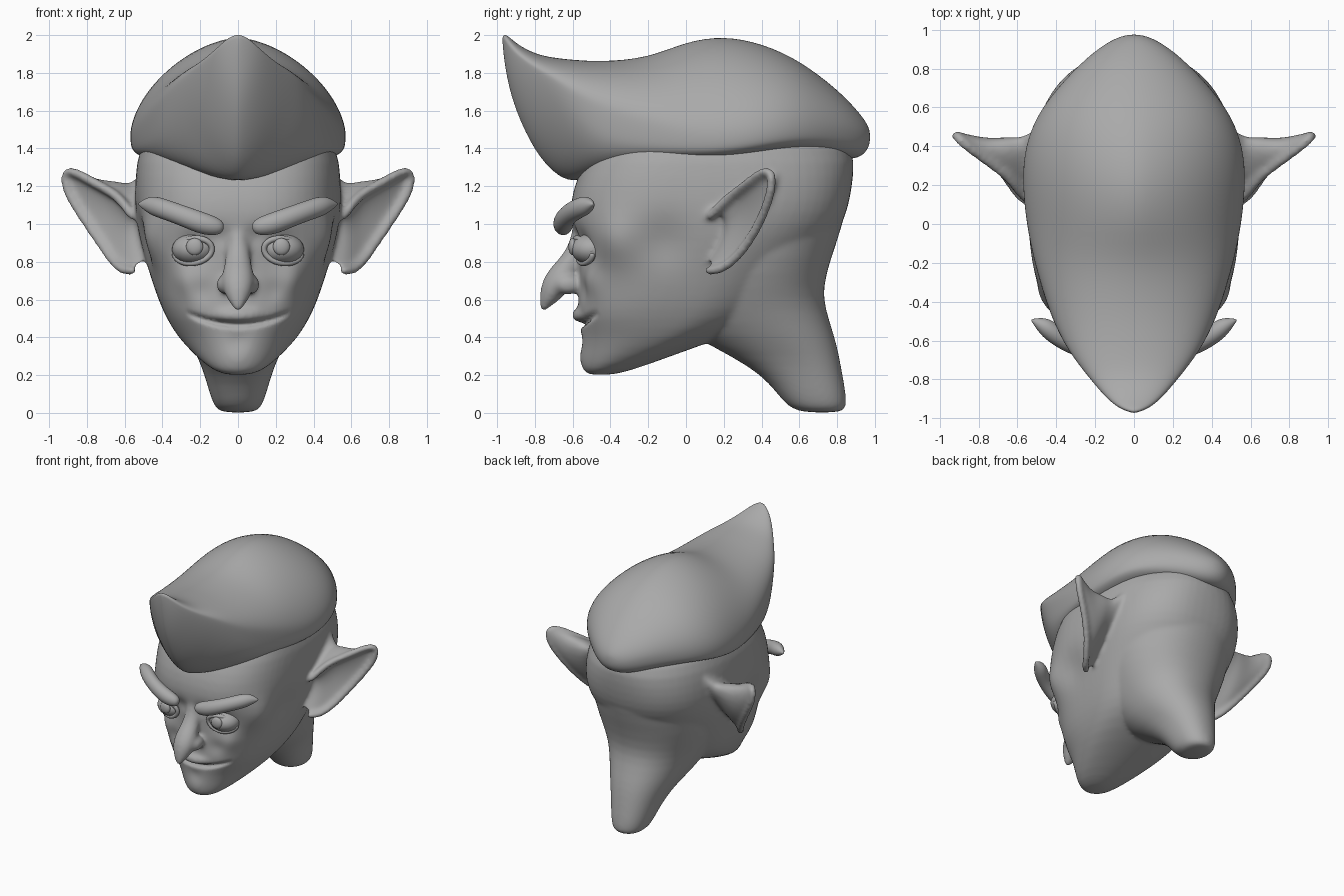
import bpy, bmesh, math
from mathutils import Vector, Matrix

cube = bpy.data.objects.get("Cube")
if cube:
    bpy.data.objects.remove(cube)

GREY = (0.4, 0.4, 0.4, 1)
clay = bpy.data.materials.new("plain grey")
clay.diffuse_color = GREY
clay.use_nodes = True
clay.node_tree.nodes["Principled BSDF"].inputs["Base Color"].default_value = GREY


def power(v, n):
    return math.copysign(abs(v) ** (2 / n), v)


def egg(w, lo, mid, hi, n_lo, n_hi, count=32):
    """Closed outline: half width w at mid, reaching lo and hi, with its own roundness each way."""
    out = []
    for i in range(count):
        a = 2 * math.pi * i / count
        c, s = math.cos(a), math.sin(a)
        n = n_lo if s < 0 else n_hi
        out.append((w * power(c, n), mid + (mid - lo if s < 0 else hi - mid) * power(s, n)))
    return out


def loft(bm, rings):
    loops = [[bm.verts.new(p) for p in ring] for ring in rings]
    n = len(loops[0])
    for a, b in zip(loops, loops[1:]):
        for i in range(n):
            j = (i + 1) % n
            bm.faces.new((a[i], a[j], b[j], b[i]))
    bm.faces.new(loops[0])
    bm.faces.new(loops[-1])


def tube(bm, path, ref, squash=1.0, count=14):
    """Tapered tube along (x, y, z, radius) points; squash flattens it across ref."""
    pts = [Vector(p[:3]) for p in path]
    rings = []
    for i, p in enumerate(path):
        t = (pts[min(i + 1, len(pts) - 1)] - pts[max(i - 1, 0)]).normalized()
        u = t.cross(Vector(ref)).normalized()
        v = u.cross(t)
        ring = []
        for k in range(count):
            a = 2 * math.pi * k / count
            ring.append(pts[i] + (u * squash * math.cos(a) + v * math.sin(a)) * p[3])
        rings.append(ring)
    loft(bm, rings)


def ball(bm, centre, radii, yaw=0.0):
    m = Matrix.Translation(centre) @ Matrix.Rotation(yaw, 4, 'Z') @ Matrix.Diagonal((*radii, 1))
    bmesh.ops.create_uvsphere(bm, u_segments=28, v_segments=16, radius=1, matrix=m)


def finish(bm, name, subdiv=1, mirror=False):
    bmesh.ops.recalc_face_normals(bm, faces=bm.faces[:])
    me = bpy.data.meshes.new(name)
    bm.to_mesh(me)
    bm.free()
    me.materials.append(clay)
    me.polygons.foreach_set("use_smooth", [True] * len(me.polygons))
    ob = bpy.data.objects.new(name, me)
    bpy.context.scene.collection.objects.link(ob)
    if mirror:
        ob.modifiers.new("mirror", 'MIRROR')
    if subdiv:
        mod = ob.modifiers.new("subdivision", 'SUBSURF')
        mod.levels = mod.render_levels = subdiv
    return ob


# Skull and jaw: z, front y, widest y, back y, half width, roundness behind
head = bmesh.new()
skull = [(.2, -.51, -.46, -.4, .05, 2), (.22, -.54, -.45, -.3, .13, 2), (.3, -.555, -.28, -.08, .225, 2),
         (.4, -.56, -.1, .2, .32, 2), (.5, -.57, 0, .45, .38, 2), (.6, -.575, .05, .55, .425, 2),
         (.75, -.565, .1, .64, .475, 2.1), (.88, -.58, .1, .75, .515, 2.3), (1, -.615, .1, .835, .54, 2.5),
         (1.12, -.615, .1, .87, .55, 2.6), (1.25, -.58, .1, .89, .545, 2.5),
         (1.4, -.5, .1, .9, .53, 2.2), (1.55, -.36, .1, .75, .43, 2)]
loft(head, [[(x, y, z) for x, y in egg(w, f, m, b, 2.1 if z < .45 else 2.7, n)]
            for z, f, m, b, w, n in skull])

# Neck, leaning back under the skull
neck = [(0, .62, .72, .83, .09), (.03, .54, .7, .85, .125), (.1, .485, .67, .848, .15),
        (.2, .4, .62, .83, .178), (.3, .24, .55, .812, .215), (.4, .04, .42, .79, .275),
        (.55, -.1, .28, .74, .35), (.66, -.1, .28, .725, .4), (.82, -.1, .28, .77, .46),
        (1, -.1, .3, .835, .48), (1.2, 0, .3, .875, .48), (1.45, 0, .3, .87, .46)]
loft(head, [[(x, y, z) for x, y in egg(w, f, m, b, 2.2, 2.2)] for z, f, m, b, w in neck])

# Nose with nostril wings
tube(head, [(0, -.53, 1.05, .075), (0, -.56, .92, .062), (0, -.595, .82, .065), (0, -.655, .735, .088),
            (0, -.7, .665, .088), (0, -.728, .61, .062), (0, -.75, .57, .036), (0, -.762, .538, .015)],
     (1, 0, 0), .85)
for s in (1, -1):
    ball(head, (s * .062, -.625, .68), (.054, .075, .055))

# Lips
for z, y, r, width in ((.515, -.565, .043, .22), (.425, -.535, .032, .16)):
    path = []
    for i in range(9):
        t = i / 4 - 1
        path.append((width * t, y + .5 * t * t * width, z + .04 * t * t, r * (1 - .7 * t * t)))
    tube(head, path, (0, 0, 1))

# Ears: upper rim, lower rim and depth behind, from root to tip
ear = [((.44, .1, 1.14), (.44, .1, .8), .45), ((.545, .11, 1.02), (.54, .1, .755), .36),
       ((.6, .18, 1.1), (.595, .15, .75), .28), ((.65, .25, 1.16), (.645, .225, .775), .215),
       ((.75, .32, 1.21), (.725, .33, .895), .115), ((.84, .385, 1.265), (.82, .405, 1.035), .06),
       ((.895, .43, 1.285), (.895, .445, 1.15), .035), ((.915, .455, 1.265), (.915, .455, 1.22), .015)]
for s in (1, -1):
    rings = []
    for up, low, depth in ear:
        up, low = Vector(up), Vector(low)
        ring = []
        for k in range(24):
            a = 2 * math.pi * k / 24
            c, d = math.cos(a), math.sin(a)
            back = -d if d < 0 else .25 * d * d
            p = (up + low) / 2 + (up - low) / 2 * c + Vector((0, 1, .85)) * depth * back
            ring.append((p.x * s, p.y, p.z))
        rings.append(ring)
    loft(head, rings)
    edge = [e[0] for e in ear[1:]] + [e[1] for e in ear[:0:-1]]
    tube(head, [(x * s, y, z, .027) for x, y, z in edge], (.5 * s, -.85, 0))

# Fuse the head into one skin
raw = finish(head, "head", 1)
mod = raw.modifiers.new("fuse", 'REMESH')
mod.mode, mod.voxel_size = 'VOXEL', .013
mod = raw.modifiers.new("soften", 'SMOOTH')
mod.factor, mod.iterations = .5, 14
bpy.context.view_layer.update()
skin = bpy.data.meshes.new_from_object(raw.evaluated_get(bpy.context.evaluated_depsgraph_get()))
raw.modifiers.clear()
raw.data = skin

# Sculpt strokes: place, radius, push
strokes = [((.235, -.56, .87), .09, (0, .035, 0)),      # eye sockets
           ((.1, -.6, .93), .06, (0, .02, 0)),          # beside the bridge
           ((.47, -.4, .9), .14, (.04, -.01, 0)),       # cheekbones
           ((.54, -.12, .9), .14, (-.03, 0, 0)),        # temples
           ((.3, -.52, .7), .08, (.01, -.02, 0)),       # cheek apples
           ((.19, -.57, .64), .06, (0, .015, 0)),       # smile folds
           ((0, -.55, .38), .06, (0, .012, 0)),         # under the lip
           ((0, -.56, .28), .09, (0, -.012, 0))]        # chin
for v in skin.vertices:
    for place, radius, push in strokes:
        for s in ((1, -1) if place[0] else (1,)):
            d = (v.co - Vector((place[0] * s, *place[1:]))).length / radius
            if d < 2.5:
                v.co += Vector((push[0] * s, *push[1:])) * math.exp(-d * d)
    t = v.co.x / .28
    if abs(t) < 1 and v.co.y < -.3:                     # mouth crease
        v.co.y += .035 * math.exp(-((v.co.z - .468 - .065 * t * t) / .016) ** 2) * (1 - t ** 4)
skin.polygons.foreach_set("use_smooth", [True] * len(skin.polygons))

# Swept hair: y, bottom z, widest z, top z, half width, roundness below, roundness above
hair = bmesh.new()
slices = [(-.972, 1.95, 1.985, 2.0, .012, 2, 2), (-.95, 1.77, 1.95, 2.005, .075, 1.7, 2),
          (-.9, 1.59, 1.89, 1.955, .14, 1.6, 2), (-.8, 1.38, 1.82, 1.9, .225, 1.6, 2),
          (-.7, 1.265, 1.76, 1.88, .305, 1.6, 2), (-.6, 1.21, 1.69, 1.87, .37, 1.9, 2),
          (-.45, 1.27, 1.6, 1.86, .44, 3.5, 2), (-.2, 1.315, 1.53, 1.88, .515, 4.5, 1.8),
          (0, 1.325, 1.48, 1.97, .555, 4.5, 1.65), (.2, 1.33, 1.47, 2.0, .577, 4.5, 1.65),
          (.4, 1.36, 1.49, 1.96, .567, 4, 1.7), (.6, 1.39, 1.51, 1.87, .485, 3.5, 1.85),
          (.8, 1.35, 1.51, 1.715, .305, 2.6, 1.9), (.9, 1.34, 1.48, 1.61, .19, 2.2, 2),
          (.955, 1.38, 1.46, 1.54, .1, 2, 2), (.975, 1.43, 1.46, 1.49, .03, 2, 2)]
loft(hair, [[(x, y, z) for x, z in egg(w, lo, mid, hi, n, m)]
            for y, lo, mid, hi, w, n, m in slices])
finish(hair, "hair", 2)

# Eyebrows, thick inside and pointed outside
brow = bmesh.new()
tube(brow, [(.075, -.645, .98, .022), (.105, -.65, .983, .048), (.18, -.652, 1.0, .06),
            (.27, -.638, 1.035, .056), (.36, -.6, 1.068, .054), (.43, -.55, 1.092, .055),
            (.475, -.515, 1.104, .044), (.53, -.492, 1.106, .004)], (0, 0, 1), .95)
finish(brow, "eyebrows", 2, True)

# Eyeballs and raised irises
eye = bmesh.new()
ball(eye, (.235, -.5, .867), (.115, .108, .082), .3)
finish(eye, "eyeballs", 0, True)
iris = bmesh.new()
ball(iris, (.23, -.6, .88), (.045, .022, .045), .1)
finish(iris, "irises", 0, True)

# Eyelid rims
lid = bmesh.new()
rim = []
for i in range(25):
    a = 2 * math.pi * i / 24
    c, s = math.cos(a), math.sin(a)
    rim.append((.237 + .1 * c, -.562 + .04 * c + .026 * c * c - .012 * s, .858 + .066 * s - .01 * c, .016))
tube(lid, rim, (0, 1, 0))
finish(lid, "eyelids", 1, True)
